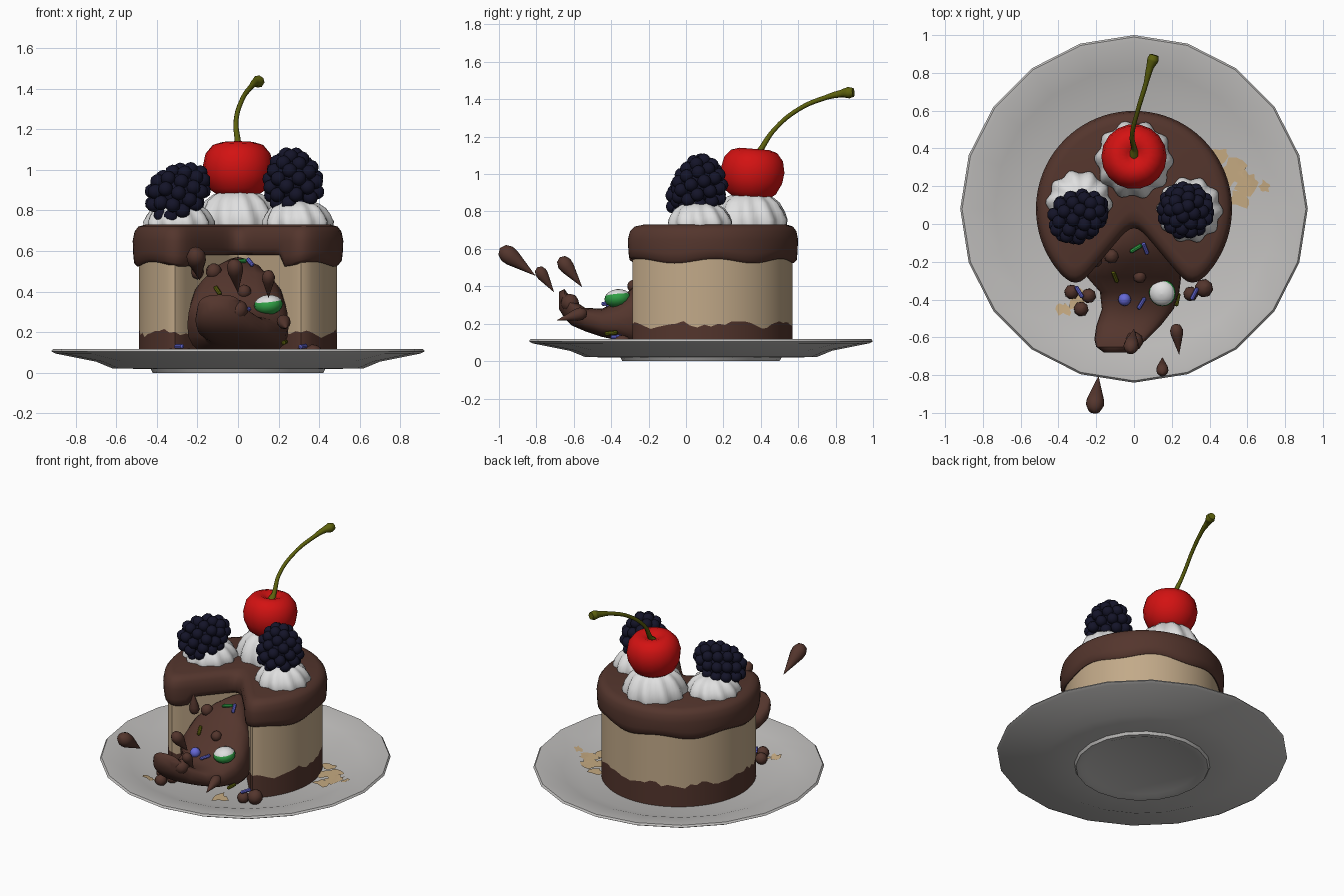
import bpy, bmesh, random
from math import sin, cos, pi, radians, sqrt, atan2
from mathutils import Vector, Matrix

random.seed(4)
if "Cube" in bpy.data.objects:
    bpy.data.objects.remove(bpy.data.objects["Cube"], do_unlink=True)


def material(name, r, g, b):
    m = bpy.data.materials.new(name)
    m.use_nodes = True
    m.diffuse_color = (r, g, b, 1)
    m.node_tree.nodes["Principled BSDF"].inputs["Base Color"].default_value = (r, g, b, 1)
    return m


CHINA = material("plate_grey_white", .52, .51, .5)
CREAM = material("cream_white", .74, .74, .74)
SPONGE = material("sponge_tan", .54, .4, .25)
CHOC = material("chocolate_brown", .088, .036, .026)
RED = material("cherry_red", .65, .006, .006)
OLIVE = material("stem_olive", .11, .12, .004)
NAVY = material("berry_navy", .007, .007, .022)
BLUE = material("sprinkle_blue", .13, .14, .68)
GREEN = material("sprinkle_green", .03, .35, .06)
CARAMEL = material("caramel_stain", .56, .4, .22)
CY = .08            # centre of cake and plate in y
WEDGE = radians(40)  # half angle of the missing slice


def finish(name, bm, mats, angle=40):
    bmesh.ops.recalc_face_normals(bm, faces=bm.faces)
    me = bpy.data.meshes.new(name)
    bm.to_mesh(me)
    bm.free()
    ob = bpy.data.objects.new(name, me)
    bpy.context.collection.objects.link(ob)
    for m in mats:
        me.materials.append(m)
    bpy.ops.object.select_all(action='DESELECT')
    ob.select_set(True)
    bpy.context.view_layer.objects.active = ob
    bpy.ops.object.shade_smooth_by_angle(angle=radians(angle))
    return ob


def loft(name, rings, mats, row_mat=lambda j: 0, angle=40):
    """Skin a stack of equal closed rings and cap both ends."""
    bm = bmesh.new()
    rows = [[bm.verts.new(p) for p in ring] for ring in rings]
    n = len(rows[0])
    for j in range(len(rows) - 1):
        for i in range(n):
            k = (i + 1) % n
            f = bm.faces.new((rows[j][i], rows[j][k], rows[j + 1][k], rows[j + 1][i]))
            f.material_index = row_mat(j)
    bm.faces.new(rows[0][::-1]).material_index = row_mat(0)
    bm.faces.new(rows[-1]).material_index = row_mat(len(rows) - 2)
    return finish(name, bm, mats, angle)


def lathe(name, profile, mats, loc, axis=(0, 0, 1), n=12, scale=1, angle=40, **kw):
    """Turn a (radius, height) profile around an axis."""
    q = Vector(axis).to_track_quat('Z', 'Y')
    rings = [[Vector(loc) + q @ Vector((r * cos(2 * pi * i / n), r * sin(2 * pi * i / n), z)) * scale
              for i in range(n)] for r, z in profile]
    return loft(name, rings, mats, angle=angle, **kw)


def ball(k=8):
    return [(max(.01, sin(pi * i / k)), -cos(pi * i / k)) for i in range(k + 1)]


# Plate with foot ring, well and raised rim
lathe("plate", [(.36, .012), (.39, .0), (.42, .0), (.43, .018), (.62, .022), (.7, .055), (.9, .095),
                (.92, .106), (.91, .118), (.885, .117), (.74, .092), (.62, .05), (.02, .05)],
      [CHINA], (0, CY, 0), n=20, angle=35)


def plate_z(r):
    return .05 + .042 * min(1, max(0, (r - .62) / .12)) + .17 * max(0, r - .74)


# Caramel stains lying on the plate
def stain(x, y, r):
    bm = bmesh.new()
    n = 14
    sizes = [r * random.uniform(.5, 1.2) for _ in range(n)]

    def vert(s, a):
        px, py = x + s * cos(a), y + s * sin(a)
        return bm.verts.new((px, py, plate_z(sqrt(px ** 2 + (py - CY) ** 2)) + .007))
    mid = vert(0, 0)
    rows = [[vert(sizes[i] * f, 2 * pi * i / n) for i in range(n)] for f in (.4, .7, 1)]
    for i in range(n):
        k = (i + 1) % n
        bm.faces.new((mid, rows[0][i], rows[0][k]))
        for a, b in zip(rows, rows[1:]):
            bm.faces.new((a[i], b[i], b[k], a[k]))
    finish("caramel_stain", bm, [CARAMEL])


for s in ((.46, .36, .06), (.52, .27, .08), (.6, .22, .07), (.69, .2, .035), (.56, .13, .06),
          (-.37, -.45, .04), (-.3, -.4, .06), (.15, -.42, .07)):
    stain(*s)


# Cake outline: a circle with a slice missing, corners relaxed
def outline(radius, apex, d, rounds):
    r = radius - d
    a = Vector((0, apex + d / sin(WEDGE) - CY))
    u = Vector((sin(WEDGE), -cos(WEDGE)))
    t = -a.dot(u) + sqrt(a.dot(u) ** 2 - a.dot(a) + r * r)
    p = a + t * u
    a0 = atan2(p.y, p.x)
    sweep = pi - 2 * a0
    pts = [a + u * t * i / 12 for i in range(12)]
    pts += [Vector((r * cos(a0 + sweep * i / 64), r * sin(a0 + sweep * i / 64))) for i in range(64)]
    pts += [Vector((-q.x, q.y)) for q in [a + u * t * (12 - i) / 12 for i in range(12)]]
    for _ in range(rounds):
        pts = [(pts[i - 1] + pts[i] * 2 + pts[(i + 1) % len(pts)]) / 4 for i in range(len(pts))]
    return [(q.x, q.y + CY) for q in pts]


# Cake body: ragged chocolate base below, sponge above
base = outline(.49, .07, 0, 1)
ragged = [.195 + .012 * sin(i * .7) + random.uniform(-.012, .012) for i in range(len(base))]
loft("cake_body", [[(x, y, .05) for x, y in base],
                   [(x, y, z) for (x, y), z in zip(base, ragged)],
                   [(x, y, .62) for x, y in base]], [CHOC, SPONGE], lambda j: j)


# Icing slab with rolled edge, lower lip wavy
def icing_ring(d, z, wave):
    pts = outline(.52, .02, d, 5)
    ring = []
    for i, (x, y) in enumerate(pts):
        lift = .045 if i < 9 or i > len(pts) - 9 else .012 * sin(i * .55)
        ring.append((x, y, z + wave * lift))
    return ring


loft("icing", [icing_ring(*r) for r in ((.07, .56, 1), (.02, .535, 1), (.004, .55, 1), (0, .585, .7),
                                        (-.003, .65, 0), (.006, .695, 0), (.025, .72, 0), (.06, .73, 0))],
     [CHOC], angle=60)

# Molten filling: (y, centre x, half width, bottom, top)
flow = [(.07, 0, .03, .05, .56), (0, 0, .09, .05, .57), (-.1, 0, .17, .05, .555), (-.19, 0, .235, .05, .5),
        (-.28, 0, .25, .07, .4), (-.36, .03, .21, .11, .32), (-.45, .02, .19, .13, .28),
        (-.54, -.03, .17, .16, .285), (-.61, -.07, .14, .19, .33), (-.65, -.09, .11, .23, .385),
        (-.68, -.1, .06, .28, .37)]


def squarish(v):
    return abs(v) ** .75 * (1 if v > 0 else -1)


loft("molten_filling", [[(cx + w * squarish(cos(2 * pi * i / 24)), y,
                          (lo + hi) / 2 + (hi - lo) / 2 * squarish(sin(2 * pi * i / 24))) for i in range(24)]
                        for y, cx, w, lo, hi in flow], [CHOC], angle=70)

# Chocolate splashes: head outward, tail towards the cake
TEAR = [(.005, -1), (.12, -.6), (.25, -.15), (.38, .3), (.4, .6), (.28, .88), (.02, 1)]
for loc, axis, size in (((-.2, -.9, .53), (-.1, -.8, .62), .12), ((.15, -.75, .435), (0, -.5, .75), .08),
                        ((-.01, -.615, .475), (-.1, -.6, .8), .1), ((.23, -.61, .24), (-.1, .9, .25), .085),
                        ((-.2, -.2, .54), (0, .1, -1), .08)):
    lathe("chocolate_splash", TEAR, [CHOC], loc, axis, scale=size, angle=70)

# Chocolate crumbs and lumps
for x, y, z, r in ((-.33, -.36, .08, .04), (-.24, -.38, .08, .04), (-.28, -.45, .075, .04), (.3, -.37, .08, .04),
                   (.37, -.34, .09, .05), (-.12, -.17, .5, .04), (.03, -.28, .4, .035), (.0, -.62, .31, .05)):
    lathe("chocolate_crumb", ball(6), [CHOC], (x, y, z), (.3, .2, 1), n=8, scale=r, angle=60)

# Sprinkles
ROD = [(.004, -.036), (.011, -.03), (.011, .03), (.004, .036)]
for loc, axis, m in (((.01, -.13, .55), (1, .6, .1), GREEN), ((.06, -.13, .545), (.4, -1, -.5), BLUE),
                     ((-.1, -.28, .405), (.4, -1, -.6), OLIVE), ((.04, -.42, .31), (.6, 1, .2), BLUE),
                     ((-.29, -.36, .13), (.6, -1, 0), BLUE), ((.32, -.37, .13), (.5, 1, .1), BLUE),
                     ((.23, -.4, .15), (.2, 1, .1), OLIVE), ((-.1, -.4, .17), (1, .3, 0), OLIVE)):
    lathe("sprinkle", ROD, [m], loc, axis, n=8)
lathe("sugar_pearl", ball(), [BLUE], (-.05, -.4, .31), scale=.034)
lathe("round_candy", [(r * 1.15, z * .8) for r, z in ball()], [GREEN, CREAM], (.15, -.365, .335),
      (-.1, -.1, 1), n=16, scale=.062, row_mat=lambda j: int(j > 4))


# Piped cream swirls
def swirl(x, y, radius, top):
    steps = ((1, 0), (1.02, .2), (.93, .45), (.8, .7), (.6, .88), (.3, 1))
    loft("cream_swirl", [[(x + radius * f * (1 + .06 * cos(10 * t + 2 * h)) * cos(t),
                           y + radius * f * (1 + .06 * cos(10 * t + 2 * h)) * sin(t), .72 + (top - .72) * h)
                          for t in [2 * pi * i / 60 for i in range(60)]] for f, h in steps], [CREAM], angle=60)


swirl(0, .34, .195, .9)
swirl(-.29, .11, .165, .84)
swirl(.295, .075, .165, .85)

# Cherry and stem
lathe("cherry", [(.02, -.145), (.08, -.138), (.135, -.1), (.165, -.04), (.173, .02), (.16, .08), (.125, .122),
                 (.08, .135), (.04, .12), (.01, .1)], [RED], (0, .355, 1.0), (0, .08, 1), n=18, angle=60)
curve = bpy.data.curves.new("cherry_stem", 'CURVE')
curve.dimensions = '3D'
curve.bevel_depth = .012
curve.bevel_resolution = 2
curve.resolution_u = 8
curve.use_fill_caps = True
stem = [(0, .37, 1.09, 2.6), (0, .395, 1.125, 1.3), (-.01, .47, 1.235, 1), (.02, .6, 1.345, 1),
        (.065, .75, 1.41, 1.1), (.085, .83, 1.43, 1.7), (.1, .87, 1.435, 2.6), (.107, .895, 1.437, 2)]
spline = curve.splines.new('BEZIER')
spline.bezier_points.add(len(stem) - 1)
for bp, (x, y, z, r) in zip(spline.bezier_points, stem):
    bp.co = (x, y, z)
    bp.radius = r
    bp.handle_left_type = bp.handle_right_type = 'AUTO'
curve.materials.append(OLIVE)
bpy.context.collection.objects.link(bpy.data.objects.new("cherry_stem", curve))


# Blackberries: drupelets spread over a tapered egg
def blackberry(name, loc, axis, width, length):
    q = Vector(axis).to_track_quat('Z', 'Y')
    bm = bmesh.new()
    count = 46
    for i in range(count):
        z = 1 - 2 * (i + .5) / count
        r = sqrt(1 - z * z) * (1 - .2 * z)
        a = i * pi * (3 - sqrt(5))
        p = Vector(loc) + q @ Vector((r * cos(a) * width, r * sin(a) * width, z * length))
        bmesh.ops.create_icosphere(bm, subdivisions=2, radius=.037, matrix=Matrix.Translation(p))
    bmesh.ops.create_icosphere(bm, subdivisions=2, radius=width, matrix=Matrix.Translation(Vector(loc)))
    finish(name, bm, [NAVY], 50)


blackberry("left_blackberry", (.27, .075, .945), (-.15, .15, 1), .118, .135)
blackberry("right_blackberry", (-.29, .045, .89), (1, .5, .75), .108, .15)
